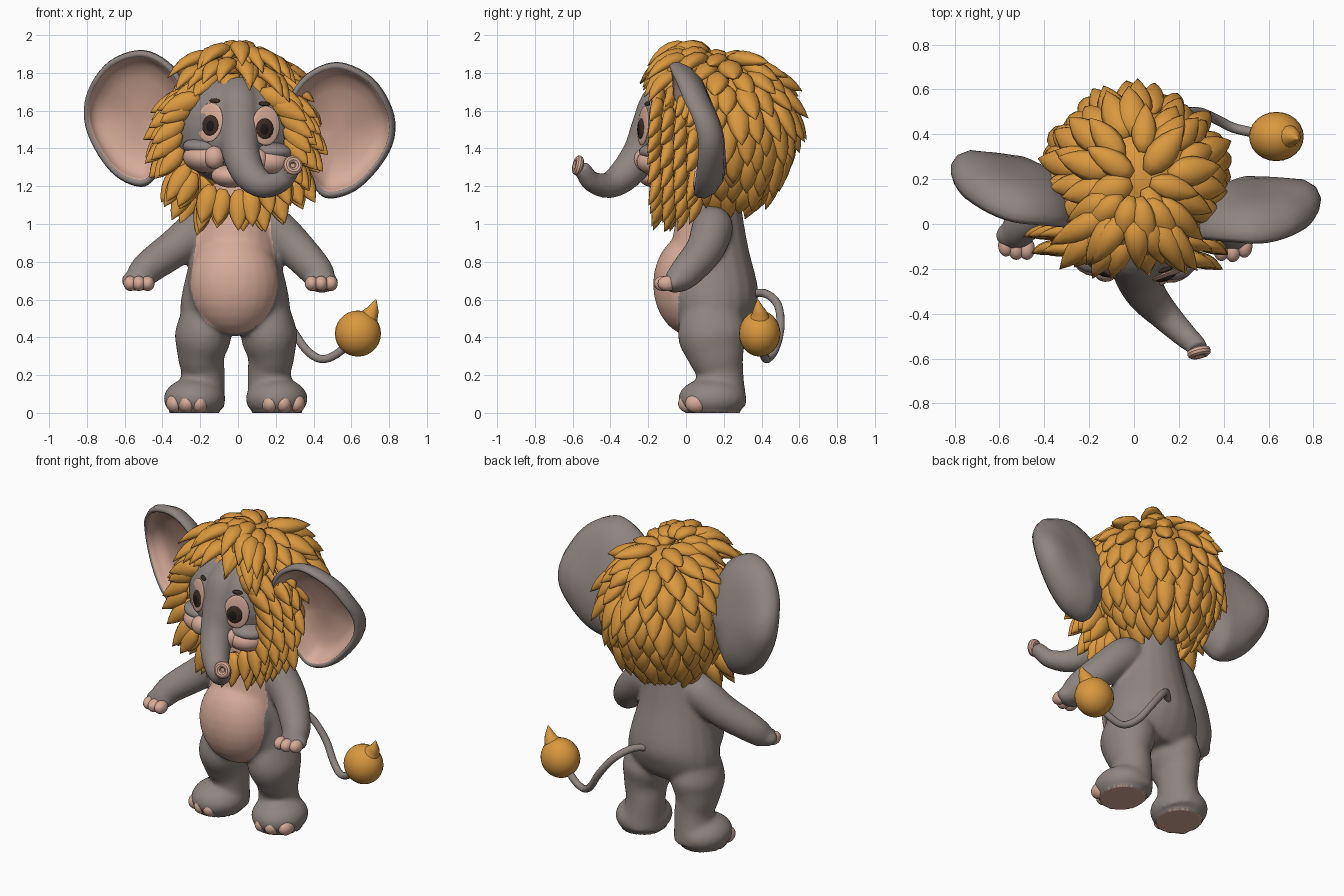
import bpy, bmesh, math, random
from mathutils import Vector, Matrix

random.seed(4)
cube = bpy.data.objects.get("Cube")
if cube:
    bpy.data.objects.remove(cube)


def material(name, r, g, b):
    m = bpy.data.materials.new(name)
    m.use_nodes = True
    m.diffuse_color = (r, g, b, 1)
    bsdf = m.node_tree.nodes["Principled BSDF"]
    bsdf.inputs["Base Color"].default_value = (r, g, b, 1)
    bsdf.inputs["Roughness"].default_value = 0.8
    return m


GREY = material("warm grey skin", 0.275, 0.235, 0.22)
PINK = material("pink skin", 0.68, 0.41, 0.32)
GOLD = material("golden mane", 0.7, 0.315, 0.05)
BROWN = material("dark brown eye", 0.045, 0.024, 0.017)
BLACK = material("black pupil", 0.012, 0.009, 0.008)

# Slight turn and tilt of the whole head; the face sits a little to its left
PIVOT = Matrix.Translation((0, 0.12, 1.5))
HEAD = (PIVOT @ Matrix.Rotation(math.radians(-5), 4, 'Z')
        @ Matrix.Rotation(math.radians(3.5), 4, 'Y') @ PIVOT.inverted())
FACE = Matrix.Translation((.027, 0, 0)) @ HEAD
X, Y, Z = Vector((1, 0, 0)), Vector((0, 1, 0)), Vector((0, 0, 1))


def finish(bm, name, *mats, transform=None):
    if transform:
        bm.transform(transform)
    bmesh.ops.recalc_face_normals(bm, faces=bm.faces)
    for f in bm.faces:
        f.smooth = True
    mesh = bpy.data.meshes.new(name)
    bm.to_mesh(mesh)
    bm.free()
    for m in mats:
        mesh.materials.append(m)
    ob = bpy.data.objects.new(name, mesh)
    bpy.context.collection.objects.link(ob)
    return ob


def dense(rows, k=4, closed=False):
    """Catmull-Rom interpolation of rows of any width."""
    p = [Vector(r) for r in rows]
    n, out = len(p), []
    for i in range(n if closed else n - 1):
        if closed:
            a, b, c, d = (p[(i + j) % n] for j in (-1, 0, 1, 2))
        else:
            a, b, c, d = (p[min(max(i + j, 0), n - 1)] for j in (-1, 0, 1, 2))
        for s in range(k):
            t = s / k
            out.append(b + (c - a) * (t / 2) + (a * 2 - b * 5 + c * 4 - d) * (t * t / 2)
                       + (b * 3 - a - c * 3 + d) * (t ** 3 / 2))
    return out if closed else out + [p[-1]]


def bridge(bm, r1, r2, mat=0):
    for i in range(len(r1)):
        j = (i + 1) % len(r1)
        bm.faces.new((r1[i], r1[j], r2[j], r2[i])).material_index = mat


def tube(bm, rows, ref, sides=20):
    """Rows are x, y, z, radius across, radius along ref."""
    pts = [Vector(r[:3]) for r in rows]
    rings = []
    for i, (p, r) in enumerate(zip(pts, rows)):
        t = (pts[min(i + 1, len(pts) - 1)] - pts[max(i - 1, 0)]).normalized()
        side = t.cross(ref).normalized()
        up = side.cross(t)
        angles = [math.tau * k / sides for k in range(sides)]
        rings.append([bm.verts.new(p + side * (r[3] * math.cos(a)) + up * (r[-1] * math.sin(a)))
                      for a in angles])
    for a, b in zip(rings, rings[1:]):
        bridge(bm, a, b)
    bm.faces.new(rings[0])
    bm.faces.new(rings[-1])


def ball(bm, loc, radii, normal=None, pre=Matrix()):
    rot = normal.to_track_quat('Y', 'Z').to_matrix().to_4x4() if normal else Matrix()
    m = pre @ Matrix.Translation(loc) @ rot @ Matrix.Diagonal((*radii, 1))
    bmesh.ops.create_uvsphere(bm, u_segments=24, v_segments=14, radius=1, matrix=m)


def fuse(ob, voxel, smooth):
    """Blend overlapping volumes into one skin."""
    mod = ob.modifiers.new("skin", 'REMESH')
    mod.mode, mod.voxel_size, mod.use_smooth_shade = 'VOXEL', voxel, True
    sm = ob.modifiers.new("soften", 'SMOOTH')
    sm.iterations, sm.factor = smooth, 0.5
    deps = bpy.context.evaluated_depsgraph_get()
    mesh = bpy.data.meshes.new_from_object(ob.evaluated_get(deps))
    ob.modifiers.clear()
    ob.data = mesh
    return mesh


# Body: torso, belly, arms and legs
bm = bmesh.new()
tube(bm, dense([(-.01, .15, .42, .22, .13), (-.015, .15, .5, .285, .2), (-.015, .14, .62, .285, .245),
                (-.015, .125, .85, .23, .21), (-.01, .125, 1.05, .185, .175), (0, .12, 1.25, .16, .15)]), Y)
ball(bm, (-.02, .035, .68), (.245, .21, .275))
arms = ([(.14, .14, 1.0, .09), (.19, .14, .98, .11), (.31, .1, .865, .102), (.42, .0, .745, .088), (.445, -.06, .69, .068)],
        [(-.14, .14, 1.0, .09), (-.2, .14, .98, .11), (-.33, .1, .875, .102), (-.48, .01, .765, .088), (-.53, -.05, .7, .072)])
for arm in arms:
    tube(bm, dense(arm), Z)
    ball(bm, arm[-1][:3], (.09, .065, .055))
for s, x, foot in ((-1, -.185, -.23), (1, .165, .205)):
    tube(bm, dense([(x, .14, .58, .1, .14), (x, .14, .42, .15, .185), (x + s * .01, .16, .3, .125, .15),
                    (x, .18, .2, .115, .125), (x + s * .02, .18, .04, .135, .145)]), Y)
    ball(bm, (foot, .14, .075), (.165, .182, .112))
body = finish(bm, "body", GREY, PINK)
mesh = fuse(body, 0.012, 16)
for v in mesh.vertices:
    if v.co.z < 0.012:
        v.co.z = 0
mesh.update()
for f in mesh.polygons:
    c = f.center
    half = .23 * math.sqrt(max(0, 1 - ((c.z - .7) / .28) ** 2)) if c.z < .7 else .23 - .13 * (c.z - .7)
    belly = abs(c.x + .02) < half and c.y < .04 and f.normal.y < -.1 and c.z > .42
    f.material_index = int(belly or (c.z < .005 and f.normal.z < -.5))

# Fingers and toes
bm = bmesh.new()
for x, y in ((-.57, -.095), (-.525, -.11), (-.478, -.11), (.39, -.115), (.44, -.12), (.492, -.1)):
    ball(bm, (x, y, .685), (.036, .05, .04))
finish(bm, "fingers", PINK)
bm = bmesh.new()
for x, y in ((-.335, .055), (-.27, .02), (-.205, .018), (.17, .018), (.24, .018), (.31, .055)):
    ball(bm, (x, y, .05), (.046, .06, .05))
finish(bm, "toes", PINK)

# Head with trunk
bm = bmesh.new()
ball(bm, (0, .03, 1.5), (.32, .28, .3), pre=HEAD)
tube(bm, dense([(0, -.06, 1.74, .07), (.005, -.13, 1.64, .11), (.01, -.18, 1.51, .11), (.015, -.235, 1.38, .1),
                (.06, -.32, 1.265, .088), (.14, -.41, 1.205, .07), (.23, -.5, 1.225, .055),
                (.27, -.535, 1.27, .048), (.285, -.56, 1.3, .047)]), X)
fuse(finish(bm, "head_and_trunk", GREY), 0.012, 6)
tip = Vector((.29, -.572, 1.31))
aim = Vector((.25, -1, .25)).normalized()
bpy.ops.mesh.primitive_torus_add(major_segments=24, minor_segments=10, major_radius=.033, minor_radius=.021,
                                 location=tip, rotation=aim.to_track_quat('Z', 'Y').to_euler())
rim = bpy.context.object
rim.name = "trunk_tip"
rim.data.materials.append(PINK)
bpy.ops.object.shade_smooth_by_angle()
bm = bmesh.new()
ball(bm, tip - aim * .012, (.03, .012, .03), aim)
finish(bm, "nostril", PINK)

# Cheeks and chin, with grey pads above
bm = bmesh.new()
for s in (-1, 1):
    ball(bm, (s * .165, -.125, 1.34), (.125, .125, .08))
    ball(bm, (s * .115, -.22, 1.345), (.055, .05, .06))
ball(bm, (-.03, -.16, 1.25), (.1, .1, .06))
finish(bm, "cheeks_and_chin", PINK, transform=FACE)
bm = bmesh.new()
for s in (-1, 1):
    ball(bm, (s * .18, -.12, 1.395), (.115, .115, .05))
finish(bm, "cheek_pads", GREY, transform=FACE)

# Eyes: lid patch, eyeball, pupil and brow, laid on the face
for name, mat, x, z, lift, radii in (("eyelids", PINK, .15, 1.53, -.002, (.078, .012, .105)),
                                     ("eyes", BROWN, .142, 1.51, .003, (.05, .018, .058)),
                                     ("pupils", BLACK, .138, 1.51, .015, (.026, .008, .032)),
                                     ("brows", BROWN, .13, 1.642, .006, (.032, .01, .013))):
    bm = bmesh.new()
    for s in (-1, 1):
        y = -.28 * math.sqrt(1 - (x / .32) ** 2 - ((z - 1.5) / .3) ** 2)
        n = Vector((s * x / .32 ** 2, y / .28 ** 2, (z - 1.5) / .3 ** 2)).normalized()
        ball(bm, Vector((s * x, y + .03, z)) + n * lift, radii, n)
    finish(bm, name, mat, transform=FACE)

# Ears: cupped shells with a thick rolled rim, swept back at the outer edge
outline = dense([(.25, 1.5), (.27, 1.68), (.36, 1.82), (.52, 1.89), (.7, 1.82), (.81, 1.66), (.825, 1.5),
                 (.76, 1.35), (.64, 1.215), (.5, 1.165), (.42, 1.22), (.33, 1.36)], 5, True)
shell = ((.25, .185), (.5, .17), (.75, .13), (.92, .07), (1, .01), (.99, -.025), (.95, -.042), (.9, -.03),
         (.87, .01), (.78, .06), (.6, .1), (.3, .125))
mid = Vector((.54, 1.53))
for s, name in ((1, "left_ear"), (-1, "right_ear")):
    bm = bmesh.new()

    def place(q, d):
        sweep = 1.3 * max(0, q.x - .5) ** 2
        return bm.verts.new((s * q.x, .05 - .25 * (min(q.y, 1.7) - 1.5) + sweep + d, q.y))
    rings = [[place(mid + (q - mid) * k, d) for q in outline] for k, d in shell]
    for i in range(len(rings) - 1):
        bridge(bm, rings[i], rings[i + 1], int(i >= 7))
    for ring, d, mat in ((rings[0], .19, 0), (rings[-1], .13, 1)):
        c = place(mid, d)
        for i in range(len(ring)):
            bm.faces.new((ring[i - 1], ring[i], c)).material_index = mat
    finish(bm, name, GREY, PINK, transform=HEAD)

# Mane: core covered with overlapping pointed locks
SHAPE = (.35, .8, 1, .97, .8, .48, .03)


def lock(bm, base, along, normal, length, width, curl):
    along = along.normalized()
    rows = []
    for i, r in enumerate(SHAPE):
        t = i / (len(SHAPE) - 1)
        rows.append((*(base + along * (length * t) + normal * (curl * t * t)), width * r, width * r * .65))
    tube(bm, rows, normal, 8)


bm = bmesh.new()
core, size = Vector((0, .2, 1.5)), Vector((.345, .335, .385))
ball(bm, core, size)
for row in range(10):
    phi = math.radians(14 + row * 14.2)
    count = max(5, round(22 * math.sin(phi)))
    for i in range(count):
        th = math.tau * (i + row % 2 / 2 + random.uniform(-.25, .25)) / count
        n = Vector((math.sin(phi) * math.cos(th), math.sin(phi) * math.sin(th), math.cos(phi)))
        p = core + n * size
        if p.y < .04 and row > 3:
            continue
        down = Vector((math.cos(phi) * math.cos(th), math.cos(phi) * math.sin(th), -math.sin(phi)))
        if row > 5:
            down -= Z * .6
        lock(bm, p - down * .04, down + n * random.uniform(.15, .33), n, random.uniform(.2, .27),
             random.uniform(.055, .07), -.01)

# Locks framing the face, drooping outward
for y, r, count in ((-.13, .28, 22), (-.06, .305, 22), (.01, .325, 22), (.08, .335, 20)):
    for i in range(count):
        a = math.tau * (i + random.uniform(-.25, .25)) / count
        if math.sin(a) > .92:
            continue
        out = Vector((math.cos(a), 0, math.sin(a)))
        base = Vector((0, y, 1.46)) + out * r
        lock(bm, base, out * .75 + Vector((0, .05, -.8)), -Y, random.uniform(.18, .24),
             random.uniform(.048, .058), .05)

# Tousled forelock
for count, y, z, length, spread in ((8, -.03, 1.84, .25, .15), (7, .04, 1.92, .31, .11), (6, .12, 1.93, .27, .1)):
    for i in range(count):
        t = 2 * i / (count - 1) - 1
        base = Vector((spread * t - .02, y, z - .05 * abs(t)))
        lock(bm, base, Vector((t * .9 + random.uniform(-.5, .3), -.85, .42)), Z,
             length * random.uniform(.85, 1.1), .055, -.2)
finish(bm, "mane", GOLD, transform=HEAD)

# Tail with tuft
bm = bmesh.new()
tube(bm, dense([(x, y, z, .022) for x, y, z in (
    (.01, .32, .62), (.09, .41, .635), (.18, .485, .575), (.28, .5, .45), (.36, .47, .335),
    (.44, .43, .285), (.52, .41, .31), (.6, .39, .38))]), Z, 10)
finish(bm, "tail", GREY)
bm = bmesh.new()
ball(bm, (.635, .39, .42), (.122, .11, .122))
tube(bm, dense([(.67, .39, .47, .07), (.7, .39, .52, .045), (.715, .385, .55, .03), (.73, .38, .6, .003)]), Y, 12)
finish(bm, "tail_tuft", GOLD)
